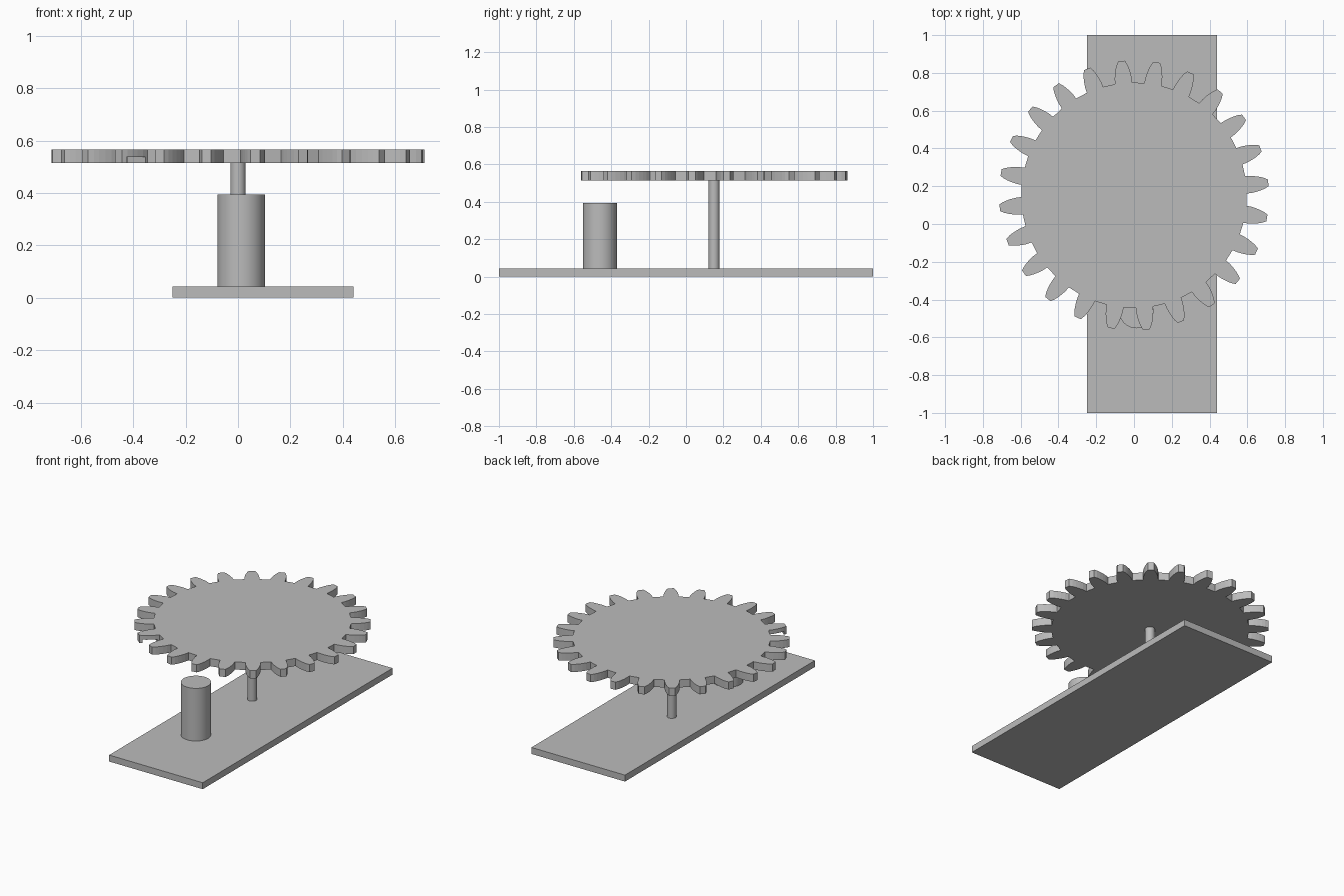
import bpy
import bmesh
import math
from mathutils import Matrix, Vector

cube = bpy.data.objects.get("Cube")
if cube:
    bpy.data.objects.remove(cube)

grey = bpy.data.materials.new("plain grey")
grey.use_nodes = True
grey.diffuse_color = (0.5, 0.5, 0.5, 1)
grey.node_tree.nodes["Principled BSDF"].inputs["Base Color"].default_value = (0.5, 0.5, 0.5, 1)

AXLE_Y = 0.152
GEAR_Z, GEAR_TOP = 0.514, 0.565
TEETH = 24
PHASE = math.radians(5.3)


def finish(bm, name):
    mesh = bpy.data.meshes.new(name)
    bm.to_mesh(mesh)
    bm.free()
    mesh.materials.append(grey)
    obj = bpy.data.objects.new(name, mesh)
    bpy.context.collection.objects.link(obj)
    return obj


def box(name, size, matrix):
    bm = bmesh.new()
    bmesh.ops.create_cube(bm, size=1, matrix=matrix @ Matrix.Diagonal((*size, 1)))
    return finish(bm, name)


def cylinder(name, x, y, radius, z0, z1):
    bm = bmesh.new()
    bmesh.ops.create_cone(bm, cap_ends=True, segments=48, radius1=radius, radius2=radius,
                          depth=z1 - z0, matrix=Matrix.Translation((x, y, (z0 + z1) / 2)))
    obj = finish(bm, name)
    bpy.ops.object.select_all(action="DESELECT")
    obj.select_set(True)
    bpy.context.view_layer.objects.active = obj
    bpy.ops.object.shade_smooth_by_angle(angle=math.radians(30))
    return obj


def gear():
    # One flank as (radius, half width), mirrored for the other side of each tooth
    flank = [(0.597, 0.046), (0.625, 0.045), (0.65, 0.041),
             (0.675, 0.035), (0.695, 0.028), (0.714, 0.018)]
    tooth = [(r, -w) for r, w in flank] + [(r, w) for r, w in reversed(flank)]
    bm = bmesh.new()
    verts = []
    for i in range(TEETH):
        turn = Matrix.Rotation(PHASE + i * math.tau / TEETH, 3, "Z")
        for r, w in tooth:
            p = turn @ Vector((math.sqrt(r * r - w * w), w, 0))
            verts.append(bm.verts.new((p.x, p.y + AXLE_Y, GEAR_Z)))
    face = bm.faces.new(verts)
    top = bmesh.ops.extrude_face_region(bm, geom=[face])["geom"]
    bmesh.ops.translate(bm, vec=(0, 0, GEAR_TOP - GEAR_Z),
                        verts=[g for g in top if isinstance(g, bmesh.types.BMVert)])
    bmesh.ops.recalc_face_normals(bm, faces=bm.faces)
    return finish(bm, "gear_wheel")


# Base plate, motor body and axle
box("base_plate", (0.69, 2.0, 0.043), Matrix.Translation((0.095, 0, 0.0215)))
cylinder("motor_body", 0.012, -0.461, 0.091, 0.043, 0.394)
cylinder("axle", 0, 0.15, 0.029, 0.043, GEAR_Z + 0.01)
wheel = gear()

# Notch under one tooth
angle = PHASE + 15 * math.tau / TEETH
place = (Matrix.Translation((0, AXLE_Y, 0)) @ Matrix.Rotation(angle, 4, "Z")
         @ Matrix.Translation((0.652, 0, 0.512)))
cutter = box("notch_cutter", (0.09, 0.12, 0.05), place)
cutter.hide_render = True
cut = wheel.modifiers.new("notch", "BOOLEAN")
cut.operation = "DIFFERENCE"
cut.object = cutter
bpy.context.view_layer.objects.active = wheel
bpy.ops.object.modifier_apply(modifier=cut.name)
bpy.data.objects.remove(cutter)
